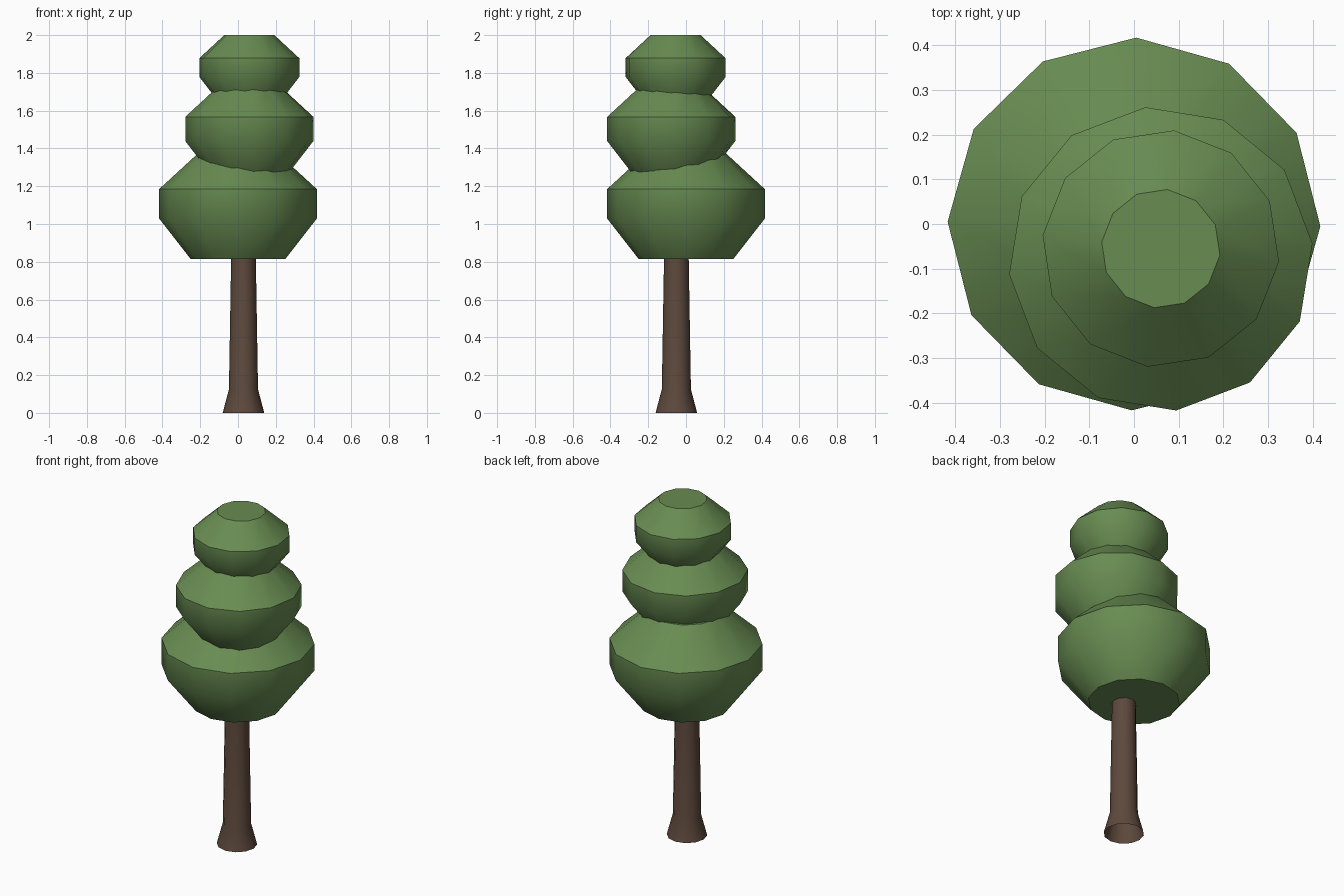
import bpy, bmesh, math

cube = bpy.data.objects.get("Cube")
if cube:
    bpy.data.objects.remove(cube, do_unlink=True)

SIDES = 12


def make_material(name, rgb):
    mat = bpy.data.materials.new(name)
    mat.use_nodes = True
    color = (*rgb, 1.0)
    mat.diffuse_color = color
    bsdf = next(n for n in mat.node_tree.nodes if n.type == 'BSDF_PRINCIPLED')
    bsdf.inputs["Base Color"].default_value = color
    return mat


def lathe(name, profile, center, turn, mat, cap_bottom=True):
    """Stack rings of (radius, height) around a vertical axis and skin them."""
    bm = bmesh.new()
    rings = []
    for radius, z in profile:
        angles = [math.radians(turn) + math.tau * i / SIDES for i in range(SIDES)]
        rings.append([bm.verts.new((center[0] + radius * math.cos(a),
                                    center[1] + radius * math.sin(a), z))
                      for a in angles])
    for low, high in zip(rings, rings[1:]):
        for i in range(SIDES):
            j = (i + 1) % SIDES
            bm.faces.new((low[i], low[j], high[j], high[i]))
    bm.faces.new(rings[-1])
    if cap_bottom:
        bm.faces.new(rings[0][::-1])
    mesh = bpy.data.meshes.new(name)
    bm.to_mesh(mesh)
    bm.free()
    mesh.materials.append(mat)
    obj = bpy.data.objects.new(name, mesh)
    bpy.context.collection.objects.link(obj)
    bpy.ops.object.select_all(action='DESELECT')
    obj.select_set(True)
    bpy.context.view_layer.objects.active = obj
    bpy.ops.object.shade_smooth_by_angle(angle=math.radians(40))
    return obj


leaf_green = make_material("leaf_green", (0.138, 0.262, 0.084))
bark_brown = make_material("bark_brown", (0.110, 0.066, 0.045))

# Trunk: flared, open foot and a slim taper up into the foliage
lathe("trunk", [(0.11, 0), (0.077, 0.125), (0.064, 0.9)],
      (0.029, -0.051), 0, bark_brown, cap_bottom=False)

# Foliage: one barrel shape, repeated at three sizes
# profile as (radius, height above the upper rim), relative to the tier radius
TIER = [(0.60, -0.89), (1.0, -0.375), (1.0, 0), (0.50, 0.46)]
tiers = [
    ("lower_foliage", 0.417, 1.185, (0, 0), -0.7),
    ("middle_foliage", 0.341, 1.567, (0.06, -0.078), 5.8),
    ("upper_foliage", 0.266, 1.878, (0.06, -0.055), -6.4),
]
for name, size, rim, center, turn in tiers:
    lathe(name, [(r * size, rim + h * size) for r, h in TIER],
          center, turn, leaf_green)
